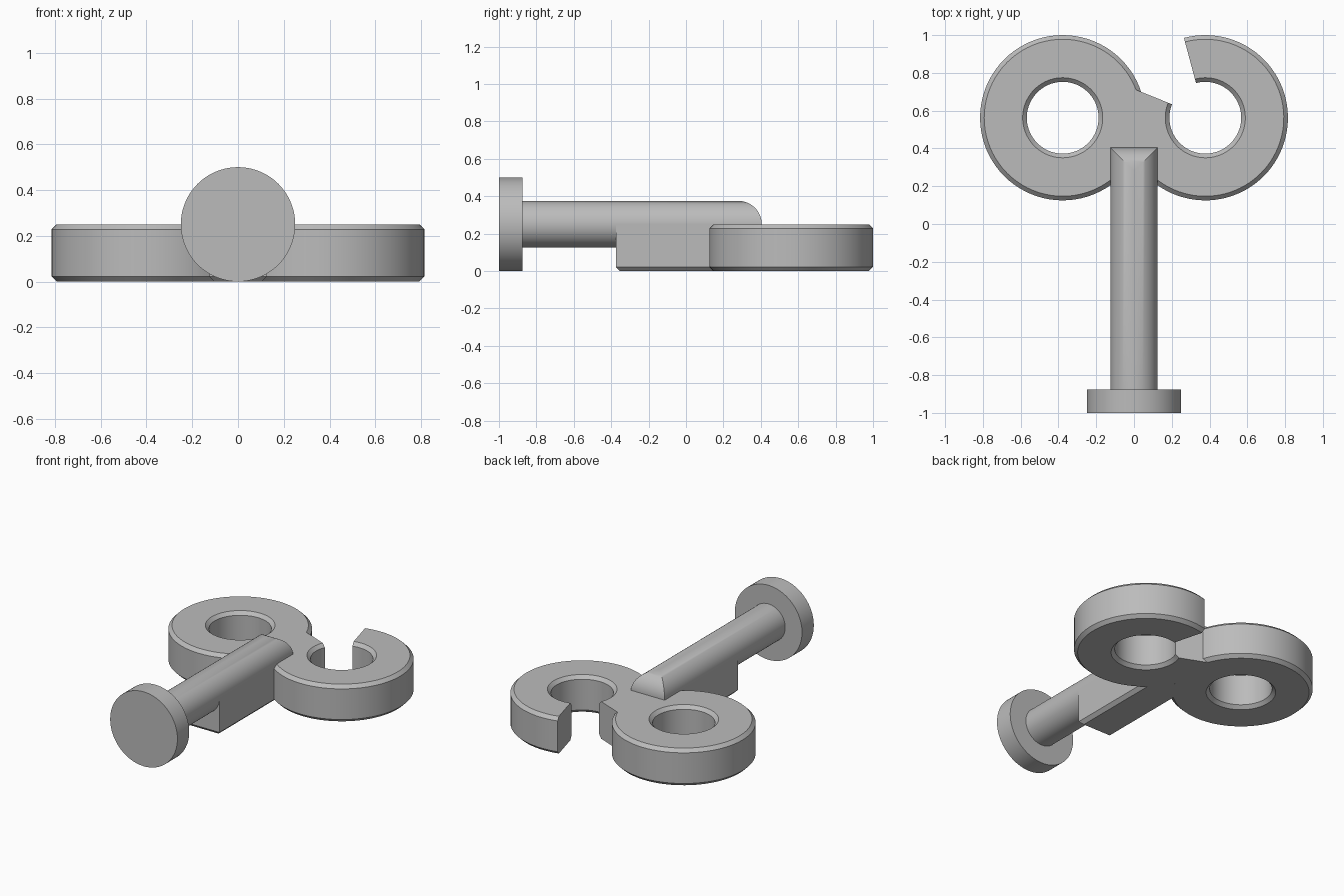
import bpy, bmesh
from math import sin, cos, pi, radians

cube = bpy.data.objects.get("Cube")
if cube:
    bpy.data.objects.remove(cube, do_unlink=True)

grey = bpy.data.materials.new("plain_grey")
grey.use_nodes = True
grey.diffuse_color = (0.5, 0.5, 0.5, 1)
grey.node_tree.nodes["Principled BSDF"].inputs["Base Color"].default_value = (0.5, 0.5, 0.5, 1)

H = 0.25        # plate thickness, also the height of the rod axis
R = 0.125       # rod radius
BEVEL = 0.022


def finish(name, bm):
    bmesh.ops.recalc_face_normals(bm, faces=bm.faces)
    mesh = bpy.data.meshes.new(name)
    bm.to_mesh(mesh)
    bm.free()
    mesh.materials.append(grey)
    ob = bpy.data.objects.new(name, mesh)
    bpy.context.collection.objects.link(ob)
    return ob


def smooth(ob):
    bpy.ops.object.select_all(action='DESELECT')
    ob.select_set(True)
    bpy.context.view_layer.objects.active = ob
    bpy.ops.object.shade_smooth_by_angle(angle=radians(30))


def ring(name, cx, start=0, end=360, steps=80):
    """Chamfered ring, or an open arc of one with capped ends."""
    inner, outer, b, cy = 0.19, 0.4375, BEVEL, 0.5625
    profile = [(inner, b), (inner + b, 0), (outer - b, 0), (outer, b),
               (outer, H - b), (outer - b, H), (inner + b, H), (inner, H - b)]
    closed = end - start == 360
    bm = bmesh.new()
    loops = []
    for i in range(steps if closed else steps + 1):
        a = radians(start + (end - start) * i / steps)
        loops.append([bm.verts.new((cx + r * cos(a), cy + r * sin(a), z)) for r, z in profile])
    for i in range(steps):
        p, q = loops[i], loops[(i + 1) % len(loops)]
        for j in range(len(profile)):
            k = (j + 1) % len(profile)
            bm.faces.new((p[j], p[k], q[k], q[j]))
    if not closed:
        bm.faces.new(loops[0])
        bm.faces.new(loops[-1])
    return finish(name, bm)


def rod(name, y0, y1, n=64):
    """Round bar whose upper far end is rounded over crosswise, leaving mitred seams."""
    bm = bmesh.new()
    near, far = [], []
    for i in range(n):
        x, z = R * sin(2 * pi * i / n), R * cos(2 * pi * i / n)
        near.append(bm.verts.new((x, y0, H + z)))
        far.append(bm.verts.new((x, y1 - R + abs(x) if z > 0 else y1, H + z)))
    for i in range(n):
        k = (i + 1) % n
        bm.faces.new((near[i], near[k], far[k], far[i]))
    bm.faces.new(near)
    for i in range(n // 2):
        corners = [far[i], far[i + 1], far[-(i + 1)], far[-i]]
        bm.faces.new(list(dict.fromkeys(corners)))
    return finish(name, bm)


def block(name, y0, y1):
    """Support under the rod with chamfered bottom edges."""
    bm = bmesh.new()
    bmesh.ops.create_cube(bm, size=1)
    for v in bm.verts:
        v.co = (v.co.x * 2 * R, (y0 + y1) / 2 + v.co.y * (y1 - y0), H * (v.co.z + 0.5))
    bottom = [e for e in bm.edges if all(v.co.z < 0.01 for v in e.verts)]
    bmesh.ops.bevel(bm, geom=bottom, offset=BEVEL, segments=1, affect='EDGES')
    return finish(name, bm)


# Looped plate: closed ring, open ring and support block fused together
plate = ring("looped_plate", -0.3775)
others = [ring("open_ring", 0.3775, 158, 465), block("support_block", -0.375, 0.405)]
for ob in others:
    mod = plate.modifiers.new("join", 'BOOLEAN')
    mod.operation = 'UNION'
    mod.solver = 'EXACT'
    mod.object = ob
bpy.context.view_layer.update()
fused = bpy.data.meshes.new_from_object(plate.evaluated_get(bpy.context.evaluated_depsgraph_get()))
plate.modifiers.clear()
plate.data = fused
for ob in others:
    bpy.data.objects.remove(ob, do_unlink=True)
smooth(plate)

# Rod lying along the plate
smooth(rod("rod", -0.9, 0.405))

# Disc head on the front end
bpy.ops.mesh.primitive_cylinder_add(vertices=80, radius=0.25, depth=0.125,
                                    location=(0, -0.9375, H), rotation=(pi / 2, 0, 0))
head = bpy.context.object
head.name = "disc_head"
head.data.materials.append(grey)
smooth(head)
